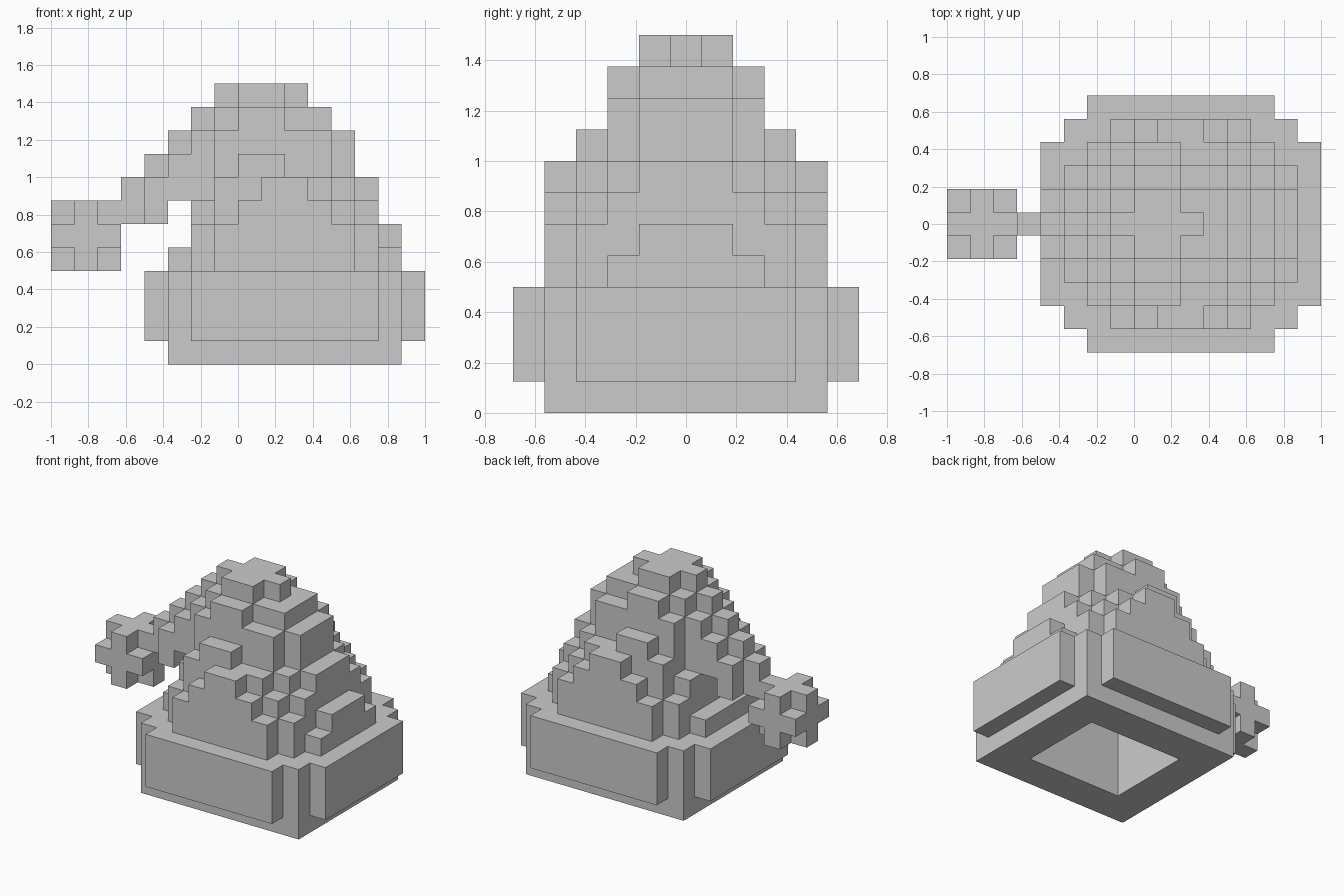
import bpy, bmesh

if "Cube" in bpy.data.objects:
    bpy.data.objects.remove(bpy.data.objects["Cube"])

U = 0.125  # size of one block


def boolean(obj, other, op):
    mod = obj.modifiers.new(op.lower(), 'BOOLEAN')
    mod.operation = op
    mod.solver = 'EXACT'
    mod.object = other
    other.hide_render = True
    other.hide_set(True)


def block_part(name, solid):
    """Outer skin of a set of unit cells (i, j, k); cell j is centred on y = j."""
    bm = bmesh.new()
    verts = {}

    def vert(p):
        if p not in verts:
            verts[p] = bm.verts.new((p[0] * U, (p[1] - 0.5) * U, p[2] * U))
        return verts[p]

    for c in sorted(solid):
        for axis in range(3):
            a, b = (axis + 1) % 3, (axis + 2) % 3
            for side in (0, 1):
                n = list(c)
                n[axis] += 2 * side - 1
                if tuple(n) in solid:
                    continue
                loop = []
                for s, t in ((0, 0), (1, 0), (1, 1), (0, 1)):
                    p = list(c)
                    p[axis] += side
                    p[a] += s
                    p[b] += t
                    loop.append(vert(tuple(p)))
                bm.faces.new(loop if side else loop[::-1])
    bmesh.ops.dissolve_limit(bm, angle_limit=0.01, verts=bm.verts, edges=bm.edges)
    mesh = bpy.data.meshes.new(name)
    bm.to_mesh(mesh)
    bm.free()
    obj = bpy.data.objects.new(name, mesh)
    bpy.context.collection.objects.link(obj)
    return obj


def cells(x0, x1, y, z0, z1):
    """Cells from x0 to x1, rows -y to y, z0 to z1."""
    return {(i, j, k) for i in range(x0, x1) for j in range(-y, y + 1)
            for k in range(z0, z1)}


# Brim: a square ring with raised bands and an open underside
brim = cells(-3, 7, 4, 0, 4) | cells(-4, 8, 3, 1, 4) | cells(-2, 6, 5, 1, 4)
block_part("brim", brim - cells(-1, 5, 2, 0, 4))

# Crown: for each row away from the middle, (start x, end x, top) steps
rows = [
    [(-3, -2, 5), (-2, -1, 11), (-1, 3, 12), (3, 4, 11), (4, 5, 10), (5, 6, 8), (6, 7, 6)],
    [(-3, -2, 5), (-2, -1, 10), (-1, 0, 11), (0, 2, 12), (2, 4, 11), (4, 5, 10), (5, 6, 8), (6, 7, 6)],
    [(-3, -2, 5), (-2, -1, 7), (-1, 0, 10), (0, 2, 11), (2, 4, 10), (4, 5, 8), (5, 6, 7), (6, 7, 5)],
    [(-2, -1, 6), (-1, 0, 8), (0, 2, 9), (2, 4, 8), (4, 5, 7), (5, 6, 6)],
    [(-1, 0, 6), (0, 1, 7), (1, 3, 8), (3, 4, 7), (4, 5, 6)],
]
crown = set()
for y, steps in enumerate(rows):
    for x0, x1, top in steps:
        for j in (-y, y):
            crown |= {(i, j, k) for i in range(x0, x1) for k in range(4, top)}

# Drooping tip: a ridge one block higher than its sides
tip = cells(-3, -2, 0, 7, 10) | cells(-3, -2, 1, 7, 9)
tip |= cells(-4, -3, 0, 6, 9) | cells(-4, -3, 1, 6, 8)
tip |= cells(-5, -4, 0, 6, 8)
block_part("crown_and_tip", crown | tip)

# Pompom: a three-block cube without its corners
block_part("pompom", cells(-8, -5, 0, 4, 7) | cells(-7, -6, 1, 4, 7) | cells(-8, -5, 1, 5, 6))
